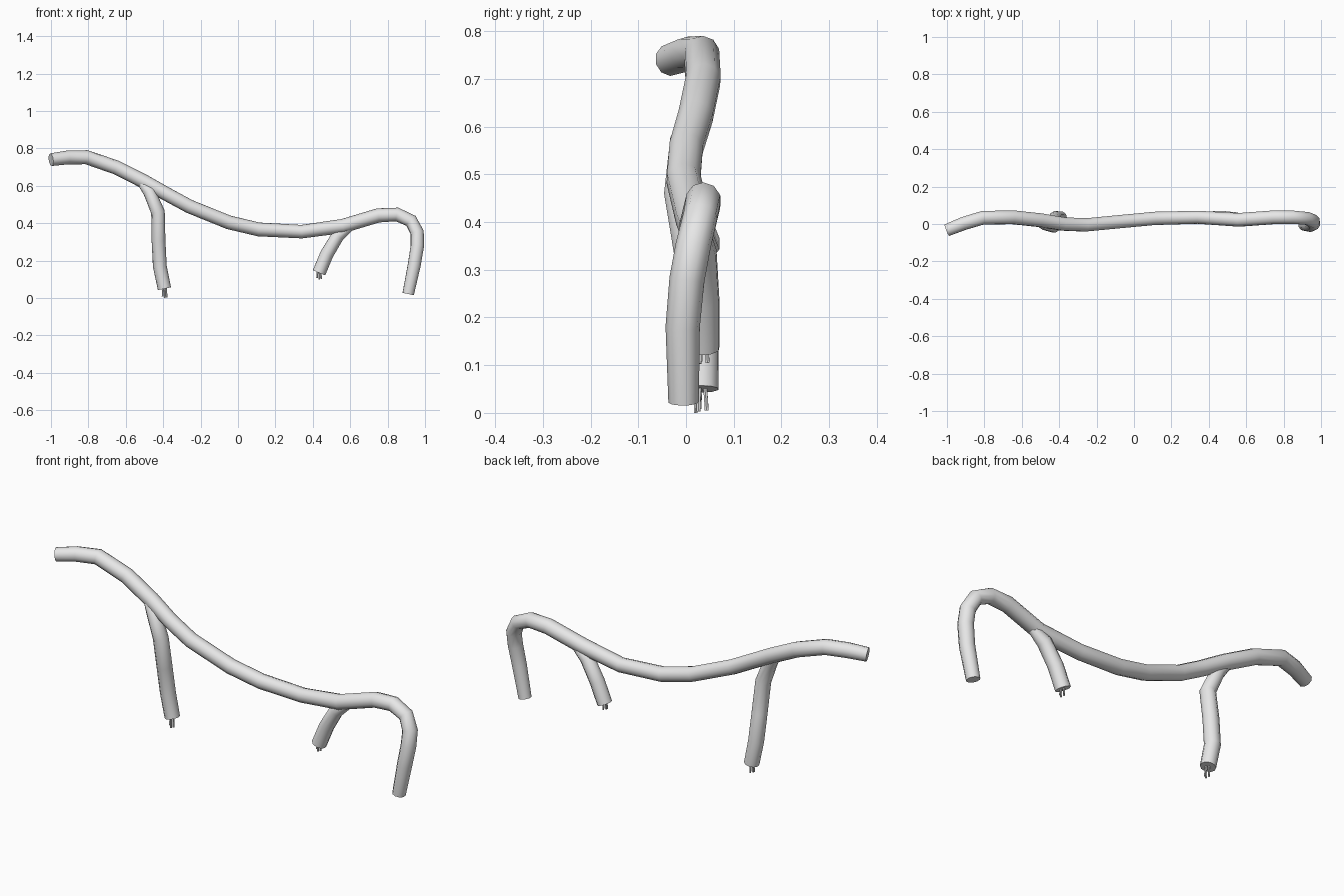
import bpy, bmesh, math
from mathutils import Vector

if "Cube" in bpy.data.objects:
    bpy.data.objects.remove(bpy.data.objects["Cube"])

grey = bpy.data.materials.new("light grey")
grey.diffuse_color = (0.8, 0.8, 0.8, 1)
grey.use_nodes = True
grey.node_tree.nodes["Principled BSDF"].inputs["Base Color"].default_value = grey.diffuse_color


def tube(name, points, sides=10):
    """Sweep a capped round section along points given as (x, y, z, radius)."""
    pts = [Vector(p[:3]) for p in points]
    n = len(pts)
    bm = bmesh.new()
    rings, normal = [], None
    for i, p in enumerate(pts):
        a = (p - pts[max(i - 1, 0)]).normalized()
        b = (pts[min(i + 1, n - 1)] - p).normalized()
        t = (a + b).normalized()
        if normal is None:
            normal = t.cross(Vector((0.1, 1, 0)))
        normal = (normal - t * normal.dot(t)).normalized()
        side = t.cross(normal)
        ring = []
        for k in range(sides):
            ang = 2 * math.pi * k / sides
            ring.append(bm.verts.new(
                p + (normal * math.cos(ang) + side * math.sin(ang)) * points[i][3]))
        rings.append(ring)
    for r0, r1 in zip(rings, rings[1:]):
        for k in range(sides):
            j = (k + 1) % sides
            bm.faces.new((r0[k], r0[j], r1[j], r1[k]))
    bm.faces.new(rings[0])
    bm.faces.new(rings[-1])
    bmesh.ops.recalc_face_normals(bm, faces=bm.faces)
    mesh = bpy.data.meshes.new(name)
    bm.to_mesh(mesh)
    bm.free()
    mesh.materials.append(grey)
    ob = bpy.data.objects.new(name, mesh)
    bpy.context.collection.objects.link(ob)
    bpy.ops.object.select_all(action='DESELECT')
    ob.select_set(True)
    bpy.context.view_layer.objects.active = ob
    bpy.ops.object.shade_smooth_by_angle(angle=math.radians(50))
    return ob


def wires(name, x, y, top, bottom):
    """Small bundle of bare wire tips below a branch end."""
    for i, (dx, dy, dz) in enumerate(((-0.009, -0.004, 0.008), (0.010, -0.006, 0.003),
                                      (0.001, 0.009, 0.005), (0.001, -0.011, 0.0))):
        tube(f"{name}_{i + 1}", [
            (x + dx * 0.7, y + dy * 0.7, top, 0.0045),
            (x + dx, y + dy, (top + bottom) / 2, 0.0045),
            (x + dx * 1.15, y + dy * 1.15, bottom + dz, 0.0045)], 6)


# main cable, from the raised left end to the drooping right end
tube("main_cable", [
    (-1.0, -0.033, 0.74, 0.034), (-0.91, 0.003, 0.752, 0.037),
    (-0.81, 0.033, 0.753, 0.038), (-0.65, 0.036, 0.698, 0.038),
    (-0.50, 0.02, 0.622, 0.038), (-0.38, 0.0, 0.555, 0.037),
    (-0.26, -0.005, 0.49, 0.037), (-0.05, 0.015, 0.405, 0.037),
    (0.11, 0.03, 0.367, 0.037), (0.34, 0.036, 0.355, 0.036),
    (0.56, 0.022, 0.385, 0.038), (0.75, 0.036, 0.442, 0.038),
    (0.85, 0.036, 0.447, 0.037), (0.925, 0.03, 0.413, 0.036),
    (0.958, 0.015, 0.35, 0.037), (0.959, 0.002, 0.28, 0.037),
    (0.943, -0.007, 0.18, 0.036), (0.91, -0.005, 0.022, 0.032)])

# left branch hanging from the main cable
tube("left_branch", [
    (-0.53, 0.022, 0.635, 0.02), (-0.475, 0.0, 0.57, 0.034),
    (-0.428, -0.01, 0.46, 0.037), (-0.425, 0.015, 0.31, 0.037),
    (-0.418, 0.033, 0.17, 0.037), (-0.393, 0.033, 0.05, 0.036)])
wires("left_wire", -0.393, 0.033, 0.06, 0.0)

# short right branch
tube("right_branch", [
    (0.61, 0.025, 0.39, 0.022), (0.535, 0.03, 0.335, 0.035),
    (0.475, 0.035, 0.235, 0.036), (0.433, 0.035, 0.135, 0.036)])
wires("right_wire", 0.433, 0.035, 0.15, 0.1)
